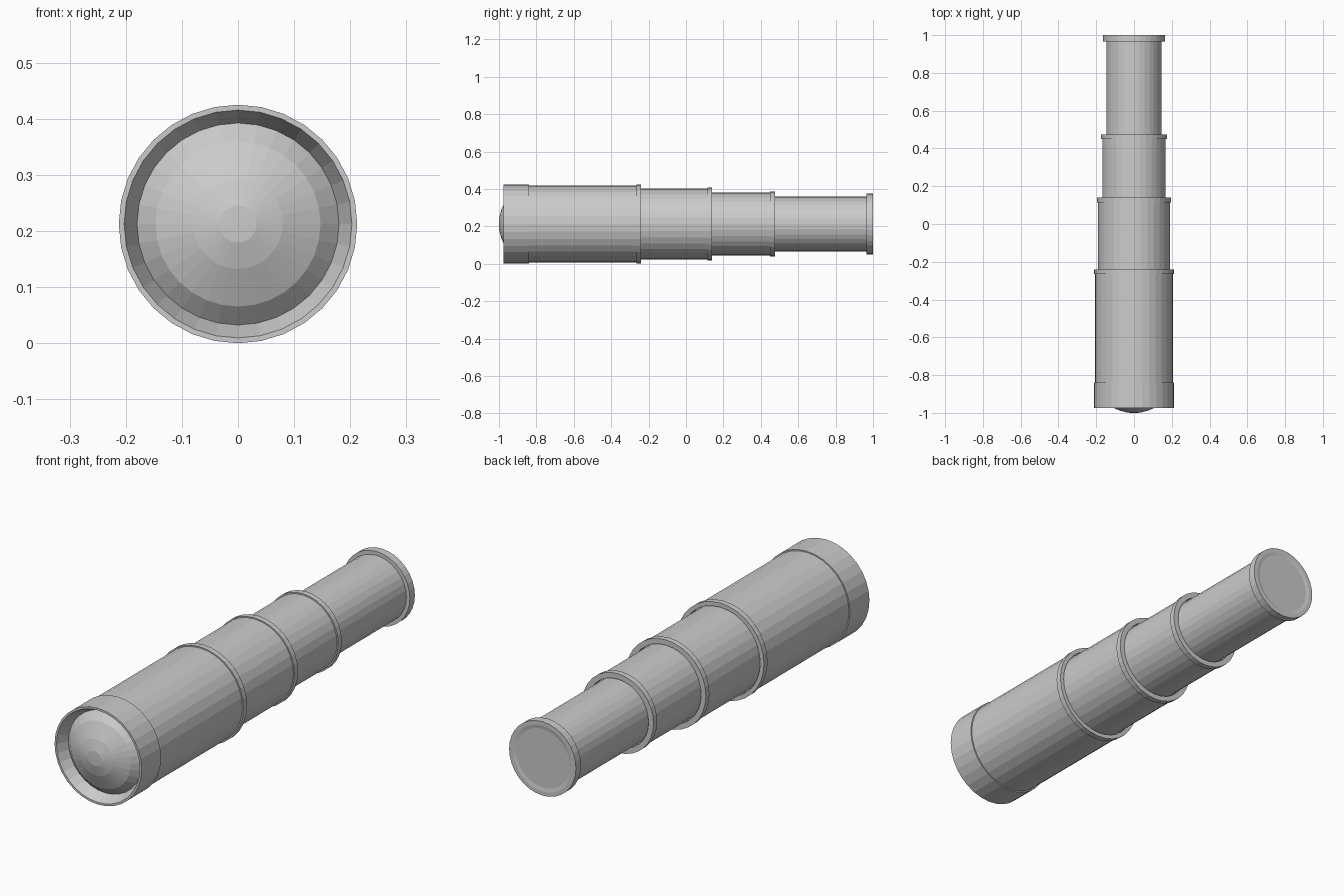
import bpy, bmesh, math

if "Cube" in bpy.data.objects:
    bpy.data.objects.remove(bpy.data.objects["Cube"])

SIDES = 32
AXIS_Z = 0.2125


def lathe(name, profile, closed=False):
    """Spin (radius, y) points around the telescope axis."""
    bm = bmesh.new()
    rings = []
    for r, y in profile:
        if r == 0:
            rings.append([bm.verts.new((0, y, AXIS_Z))] * SIDES)
        else:
            angles = [2 * math.pi * i / SIDES for i in range(SIDES)]
            rings.append([bm.verts.new((r * math.sin(a), y, AXIS_Z + r * math.cos(a)))
                          for a in angles])
    pairs = list(zip(rings, rings[1:]))
    if closed:
        pairs.append((rings[-1], rings[0]))
    for a, b in pairs:
        for i in range(SIDES):
            j = (i + 1) % SIDES
            corners = list(dict.fromkeys((a[i], a[j], b[j], b[i])))
            bm.faces.new(corners)
    bmesh.ops.recalc_face_normals(bm, faces=bm.faces)
    mesh = bpy.data.meshes.new(name)
    bm.to_mesh(mesh)
    bm.free()
    obj = bpy.data.objects.new(name, mesh)
    bpy.context.collection.objects.link(obj)
    return obj


def tube(name, start, end, radius, collar, next_radius):
    """Tube section with a raised collar and a small gap around the next tube."""
    bore = next_radius + 0.004
    lathe(name, [(radius, start), (radius, end - 0.025), (collar, end - 0.025),
                 (collar, end), (bore, end), (bore, end - 0.03),
                 (next_radius - 0.004, end - 0.03), (next_radius - 0.004, start)], closed=True)


# Front hood with sloping inner wall
lathe("front_hood", [(0.2125, -0.975), (0.2125, -0.84), (0.205, -0.84),
                     (0.18, -0.84), (0.18, -0.925), (0.203, -0.975)], closed=True)

# Domed front lens
lathe("front_lens", [(0, -1.0), (0.033, -0.999), (0.08, -0.986),
                     (0.147, -0.956), (0.18, -0.925), (0.18, -0.9), (0, -0.9)])

# Nested tubes, widest at the front
tube("main_barrel", -0.85, -0.24, 0.207, 0.2125, 0.19)
tube("second_tube", -0.30, 0.14, 0.19, 0.195, 0.168)
tube("third_tube", 0.08, 0.475, 0.168, 0.174, 0.146)
lathe("eyepiece_tube", [(0, 0.41), (0.146, 0.41), (0.146, 0.97), (0, 0.97)])

# Eyepiece rim with a barely dished cap
lathe("eyepiece_rim", [(0, 0.965), (0.163, 0.965), (0.163, 1.0),
                       (0.145, 1.0), (0.13, 0.997), (0, 0.997)])
